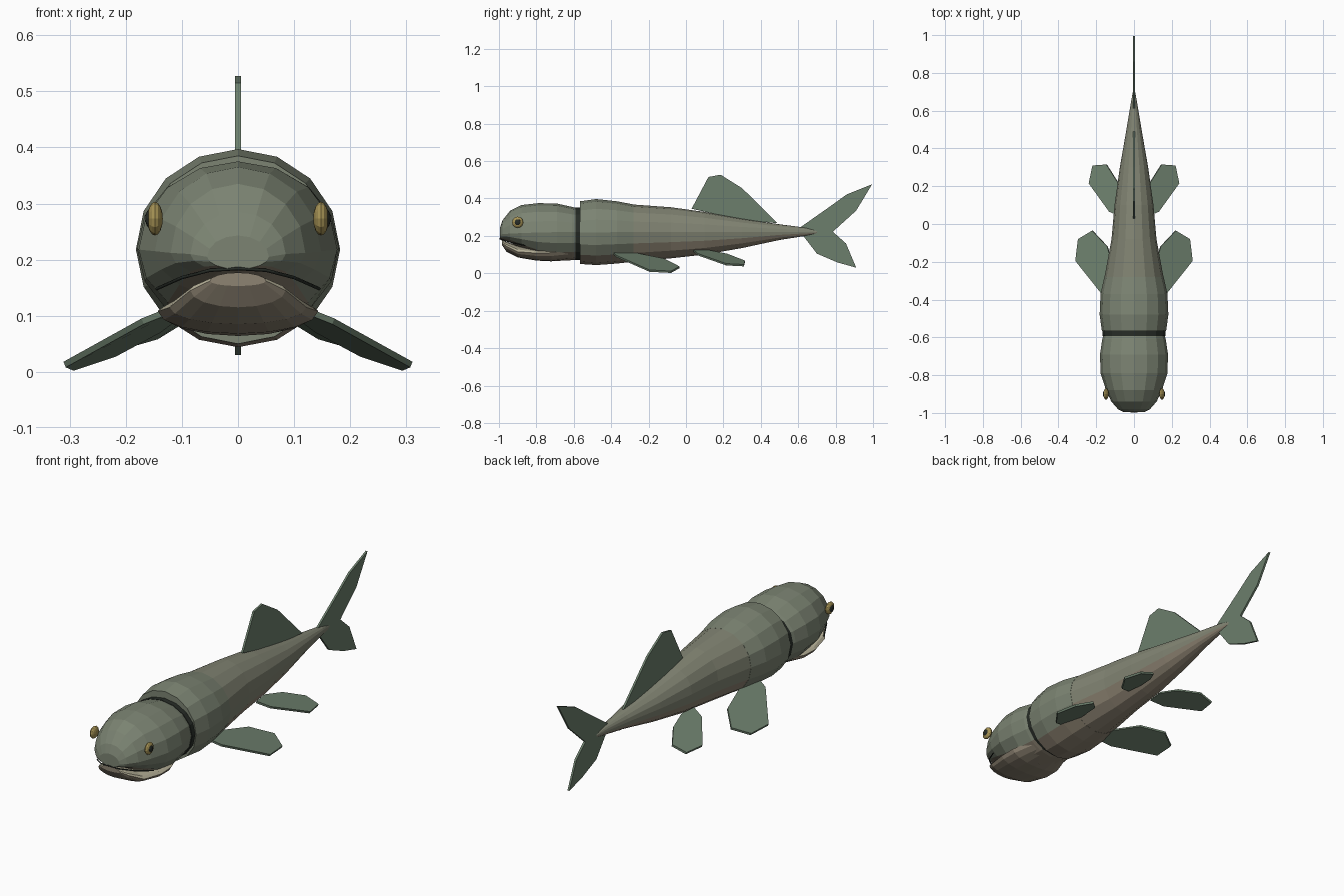
import bpy, bmesh, math
from mathutils import Vector


def mat(name, r, g, b):
    m = bpy.data.materials.new(name)
    m.diffuse_color = (r, g, b, 1)
    return m


GREEN = mat("green_skin", 0.20, 0.23, 0.17)
OLIVE = mat("olive_skin", 0.22, 0.23, 0.17)
BELLY = mat("belly", 0.27, 0.23, 0.17)
CREAM = mat("cream", 0.46, 0.43, 0.31)
FIN = mat("fin", 0.15, 0.21, 0.15)
GOLD = mat("gold", 0.38, 0.29, 0.09)
DARK = mat("dark", 0.02, 0.025, 0.02)


def finish(name, bm, mats):
    bmesh.ops.recalc_face_normals(bm, faces=bm.faces[:])
    me = bpy.data.meshes.new(name)
    bm.to_mesh(me)
    bm.free()
    for m in mats:
        me.materials.append(m)
    ob = bpy.data.objects.new(name, me)
    bpy.context.collection.objects.link(ob)
    return ob


# Skin a row of rings (y, half width, bottom, middle, top); pick colours by side index
def loft(name, rings, mats, second=(), n=16):
    bm = bmesh.new()
    rows = []
    for y, w, zb, zm, zt in rings:
        row = []
        for i in range(n):
            a = 2 * math.pi * i / n
            c = math.cos(a)
            z = zm + c * ((zt - zm) if c > 0 else (zm - zb))
            row.append(bm.verts.new((w * math.sin(a), y, z)))
        rows.append(row)
    for a, b in zip(rows, rows[1:]):
        for i in range(n):
            j = (i + 1) % n
            f = bm.faces.new((a[i], a[j], b[j], b[i]))
            f.material_index = 1 if i in second else 0
    bm.faces.new(rows[0])
    bm.faces.new(rows[-1])
    return finish(name, bm, mats)


# Thin flat fin from an outline
def fin(name, pts, offset):
    bm = bmesh.new()
    off = Vector(offset) / 2
    a = [bm.verts.new(Vector(p) + off) for p in pts]
    b = [bm.verts.new(Vector(p) - off) for p in pts]
    bm.faces.new(a)
    bm.faces.new(b[::-1])
    for i in range(len(pts)):
        j = (i + 1) % len(pts)
        bm.faces.new((a[i], b[i], b[j], a[j]))
    return finish(name, bm, [FIN])


# Head, jaw, gill ring and body
loft("head", [(-0.995, 0.055, 0.183, 0.205, 0.243), (-0.98, 0.085, 0.178, 0.21, 0.285),
              (-0.94, 0.12, 0.165, 0.212, 0.335), (-0.88, 0.148, 0.13, 0.215, 0.365),
              (-0.79, 0.177, 0.085, 0.218, 0.375), (-0.69, 0.18, 0.066, 0.22, 0.373),
              (-0.61, 0.168, 0.07, 0.22, 0.355), (-0.57, 0.155, 0.075, 0.22, 0.345)],
     [GREEN, BELLY], (6, 7, 8, 9))
loft("lower_jaw", [(-0.985, 0.05, 0.153, 0.162, 0.177), (-0.96, 0.085, 0.115, 0.145, 0.168),
                   (-0.90, 0.122, 0.085, 0.115, 0.147), (-0.80, 0.143, 0.068, 0.108, 0.13),
                   (-0.72, 0.142, 0.064, 0.11, 0.125), (-0.62, 0.11, 0.075, 0.12, 0.13)],
     [BELLY, CREAM], (0, 1, 2, 3, 12, 13, 14, 15))
loft("gill_ring", [(-0.592, 0.166, 0.07, 0.22, 0.352), (-0.555, 0.166, 0.07, 0.22, 0.352)], [DARK])
loft("shoulders", [(-0.567, 0.17, 0.05, 0.218, 0.385), (-0.48, 0.182, 0.044, 0.218, 0.397),
                   (-0.37, 0.177, 0.052, 0.22, 0.385), (-0.28, 0.157, 0.062, 0.22, 0.368)],
     [GREEN, BELLY], (6, 7, 8, 9))
loft("trunk", [(-0.285, 0.157, 0.062, 0.22, 0.368), (-0.08, 0.119, 0.08, 0.22, 0.353),
               (0.10, 0.103, 0.1, 0.22, 0.328), (0.30, 0.075, 0.135, 0.22, 0.292),
               (0.50, 0.04, 0.178, 0.222, 0.262), (0.64, 0.017, 0.2, 0.222, 0.244),
               (0.70, 0.006, 0.212, 0.22, 0.228)],
     [OLIVE, BELLY], (5, 6, 7, 8, 9, 10))

# Upright fins
fin("dorsal_fin", [(0, 0.03, 0.345), (0, 0.12, 0.515), (0, 0.185, 0.527), (0, 0.30, 0.455),
                   (0, 0.49, 0.268), (0, 0.3, 0.285)], (0.01, 0, 0))
fin("tail_upper_lobe", [(0, 0.61, 0.245), (0, 0.76, 0.35), (0, 0.86, 0.422), (0, 0.995, 0.476),
                        (0, 0.91, 0.335), (0, 0.785, 0.222), (0, 0.66, 0.215)], (0.01, 0, 0))
fin("tail_lower_lobe", [(0, 0.61, 0.222), (0, 0.66, 0.22), (0, 0.785, 0.222), (0, 0.855, 0.16),
                        (0, 0.91, 0.03), (0, 0.81, 0.058), (0, 0.70, 0.105)], (0.01, 0, 0))

for s, side in ((1, "right"), (-1, "left")):
    # Paired swimming fins
    pec = [(0.12, -0.39, 0.11), (0.17, -0.37, 0.09), (0.309, -0.195, 0.013), (0.295, -0.08, 0.007),
           (0.22, -0.035, 0.032), (0.14, -0.12, 0.075), (0.10, -0.27, 0.105)]
    pel = [(0.07, 0.04, 0.12), (0.13, 0.065, 0.1), (0.238, 0.215, 0.047), (0.218, 0.31, 0.042),
           (0.145, 0.315, 0.063), (0.085, 0.22, 0.1), (0.06, 0.12, 0.12)]
    for name, pts in (("pectoral_fin", pec), ("pelvic_fin", pel)):
        fin(side + "_" + name, [(s * x, y, z) for x, y, z in pts], (s * 0.004, 0, 0.01))
    # Eyes
    for name, x, r, d, m in (("eye", 0.148, 0.03, 0.014, GOLD), ("pupil", 0.157, 0.017, 0.008, DARK)):
        bm = bmesh.new()
        bmesh.ops.create_uvsphere(bm, u_segments=12, v_segments=8, radius=1)
        for v in bm.verts:
            c = v.co.copy()
            v.co = (s * (x + c.z * d), -0.9 + c.x * r, 0.273 + c.y * r)
        finish(side + "_" + name, bm, [m])

# Mouth line
cu = bpy.data.curves.new("mouth_line", "CURVE")
cu.dimensions = "3D"
cu.bevel_depth = 0.003
cu.bevel_resolution = 0
half = [(0.05, -0.99, 0.181), (0.10, -0.945, 0.168), (0.145, -0.86, 0.148)]
path = [(-x, y, z) for x, y, z in half[::-1]] + [(0, -0.996, 0.184)] + half
sp = cu.splines.new("POLY")
sp.points.add(len(path) - 1)
for p, co in zip(sp.points, path):
    p.co = (*co, 1)
cu.materials.append(DARK)
bpy.context.collection.objects.link(bpy.data.objects.new("mouth_line", cu))
